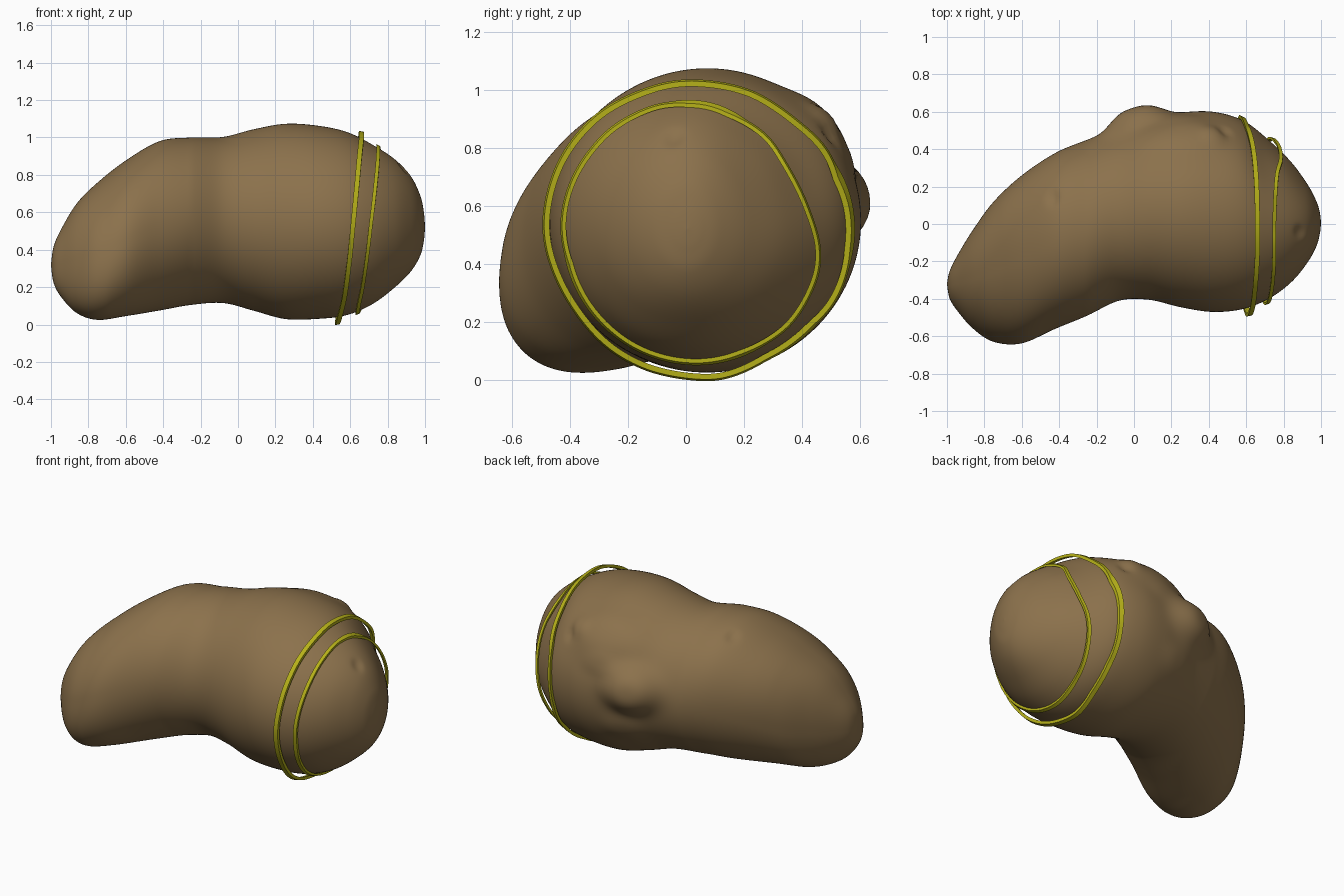
import bpy, bmesh, math
from mathutils import Vector
from mathutils.bvhtree import BVHTree


def material(name, rgb):
    m = bpy.data.materials.new(name)
    m.diffuse_color = (*rgb, 1)
    return m


def spline(points, i, t, closed=False):
    """Catmull-Rom point on segment i."""
    n = len(points)
    def get(k):
        return Vector(points[k % n] if closed else points[max(0, min(n - 1, k))])
    a, b, c, d = get(i - 1), get(i), get(i + 1), get(i + 2)
    return 0.5 * (2 * b + (c - a) * t + (2 * a - 5 * b + 4 * c - d) * t ** 2
                  + (3 * b - a - 3 * c + d) * t ** 3)


def finish(bm, name, mat):
    bmesh.ops.recalc_face_normals(bm, faces=bm.faces)
    mesh = bpy.data.meshes.new(name)
    bm.to_mesh(mesh)
    ob = bpy.data.objects.new(name, mesh)
    bpy.context.collection.objects.link(ob)
    mesh.materials.append(mat)
    bpy.ops.object.select_all(action='DESELECT')
    ob.select_set(True)
    bpy.context.view_layer.objects.active = ob
    bpy.ops.object.shade_smooth_by_angle(angle=math.radians(40))
    return ob


skin = material("potato brown", (0.26, 0.166, 0.072))
rubber = material("rubber yellow", (0.47, 0.44, 0.01))

# Body sections along x: half extents come from (x, y low, y high, z low, z high)
stations = [
    (-1.0, -0.32, -0.32, 0.32, 0.32), (-0.985, -0.40, -0.25, 0.22, 0.42),
    (-0.94, -0.47, -0.16, 0.14, 0.52), (-0.86, -0.56, -0.03, 0.06, 0.65),
    (-0.75, -0.63, 0.12, 0.025, 0.76), (-0.60, -0.638, 0.26, 0.045, 0.877),
    (-0.42, -0.56, 0.38, 0.075, 0.98), (-0.25, -0.49, 0.45, 0.105, 1.0),
    (-0.08, -0.41, 0.51, 0.115, 1.003), (0.08, -0.405, 0.56, 0.075, 1.043),
    (0.25, -0.445, 0.595, 0.03, 1.073), (0.42, -0.47, 0.60, 0.03, 1.064),
    (0.58, -0.455, 0.555, 0.05, 1.03), (0.72, -0.40, 0.455, 0.11, 0.962),
    (0.84, -0.312, 0.345, 0.20, 0.885), (0.925, -0.21, 0.225, 0.285, 0.795),
    (0.975, -0.12, 0.125, 0.37, 0.69), (0.994, -0.05, 0.06, 0.45, 0.60),
    (1.0, 0.005, 0.005, 0.52, 0.52)]

# Knobs (+) and eye dents (-): centre, spread in x y z, height
bumps = [
    ((0.02, 0.55, 0.62), (0.16, 0.25, 0.13), 0.085),
    ((0.22, 0.56, 0.74), (0.12, 0.20, 0.06), 0.012),
    ((0.42, 0.47, 0.89), (0.06, 0.10, 0.05), 0.014),
    ((0.24, 0.46, 0.88), (0.24, 0.18, 0.13), 0.03),
    ((0.48, 0.48, 0.84), (0.035, 0.06, 0.035), -0.014),
    ((0.10, 0.50, 0.35), (0.12, 0.12, 0.09), 0.012),
    ((0.82, 0.34, 0.78), (0.22, 0.26, 0.26), -0.025),
    ((-0.43, 0.14, 0.92), (0.03, 0.04, 0.10), -0.013),
    ((0.88, -0.04, 0.80), (0.03, 0.035, 0.08), -0.012)]

# Potato body
SIDES, STEPS = 128, 9
bm = bmesh.new()
rings = []
for i in range(len(stations) - 1):
    for s in range(STEPS):
        if i == 0 and s == 0:
            continue
        x, y0, y1, z0, z1 = spline(stations, i, s / STEPS)
        # the narrow end leans towards the lower front and is slightly boxier
        narrow = max(0, min(1, (-0.25 - x) / 0.45))
        lean, power = 0.25 * narrow, 1 - 0.09 * narrow
        ring = []
        for k in range(SIDES):
            a = 2 * math.pi * k / SIDES
            c, d = (math.copysign(abs(f) ** power, f)
                    for f in (math.cos(a), math.sin(a + lean)))
            ring.append(bm.verts.new((x, (y0 + y1) / 2 + (y1 - y0) / 2 * c,
                                      (z0 + z1) / 2 + (z1 - z0) / 2 * d)))
        rings.append(ring)
for r, q in zip(rings, rings[1:]):
    for k in range(SIDES):
        j = (k + 1) % SIDES
        bm.faces.new((r[k], r[j], q[j], q[k]))
for ring, tip in ((rings[0], stations[0]), (rings[-1], stations[-1])):
    v = bm.verts.new((tip[0], tip[1], tip[3]))
    for k in range(SIDES):
        bm.faces.new((ring[k], ring[(k + 1) % SIDES], v))
bmesh.ops.recalc_face_normals(bm, faces=bm.faces)
bm.normal_update()
moves = []
for v in bm.verts:
    h = sum(amp * math.exp(-sum(((v.co[n] - c[n]) / w[n]) ** 2 for n in range(3)) ** 1.5)
            for c, w, amp in bumps)
    moves.append((v, v.normal * h))
for v, m in moves:
    v.co += m
tree = BVHTree.FromBMesh(bm)
finish(bm, "potato_body", skin)


# Rubber bands: flat ribbons along a closed outline given as (x, y, z)
def band(name, outline, width, thick):
    bm = bmesh.new()
    rings = []
    for i in range(len(outline)):
        for s in range(10):
            p = spline(outline, i, s / 10, True)
            out = Vector((0, p.y - 0.03, p.z - 0.52)).normalized()
            ring = []
            # keep the ribbon just outside the skin, tilted with its slope
            for side in (-1, 1):
                x = p.x + side * width / 2
                far = Vector((x, 0.03, 0.52)) + out * 2
                hit = tree.ray_cast(far, -out)[0]
                base = Vector((x, p.y, p.z)) - out * (thick + 0.003 * side)
                if hit and (hit - base).dot(out) > -0.002:
                    base = hit + out * 0.002
                pair = [bm.verts.new(base), bm.verts.new(base + out * thick)]
                ring += pair if side < 0 else pair[::-1]
            rings.append(ring)
    for n, r in enumerate(rings):
        q = rings[(n + 1) % len(rings)]
        for k in range(4):
            j = (k + 1) % 4
            bm.faces.new((r[k], r[j], q[j], q[k]))
    finish(bm, name, rubber)


band("large_rubber_band", [
    (0.66, 0.02, 1.033), (0.655, 0.22, 0.998), (0.64, 0.39, 0.89), (0.615, 0.50, 0.77),
    (0.585, 0.55, 0.59), (0.57, 0.565, 0.42), (0.56, 0.50, 0.25), (0.55, 0.34, 0.11),
    (0.535, 0.18, 0.02), (0.532, 0.04, 0.0), (0.545, -0.15, 0.04), (0.57, -0.31, 0.145),
    (0.595, -0.44, 0.33), (0.615, -0.492, 0.53), (0.635, -0.445, 0.74),
    (0.65, -0.32, 0.905), (0.66, -0.15, 1.0)], 0.026, 0.019)
band("small_rubber_band", [
    (0.75, -0.01, 0.957), (0.755, 0.14, 0.925), (0.765, 0.27, 0.85), (0.785, 0.35, 0.74),
    (0.775, 0.42, 0.60), (0.74, 0.462, 0.45), (0.71, 0.44, 0.32), (0.68, 0.35, 0.18),
    (0.655, 0.20, 0.09), (0.64, 0.04, 0.062), (0.645, -0.14, 0.105), (0.665, -0.28, 0.195),
    (0.69, -0.39, 0.36), (0.71, -0.43, 0.53), (0.73, -0.39, 0.70),
    (0.745, -0.28, 0.85), (0.75, -0.14, 0.935)], 0.02, 0.014)
